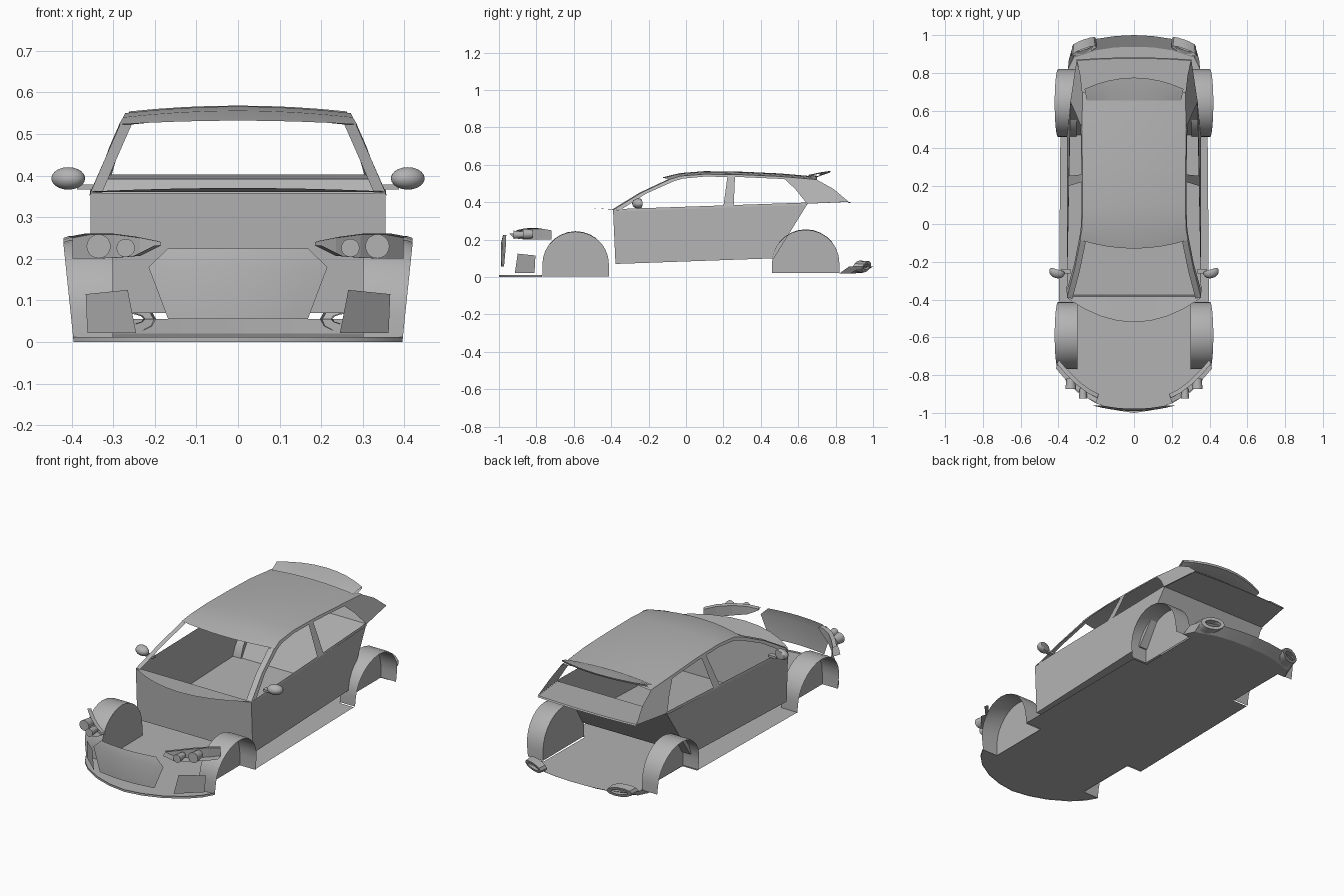
import bpy, bmesh
from math import sin, cos, pi
from mathutils import Matrix

cube = bpy.data.objects.get("Cube")
if cube:
    bpy.data.objects.remove(cube)

GREY = bpy.data.materials.new("body grey")
GREY.use_nodes = True
colour = (0.45, 0.45, 0.45, 1)
GREY.diffuse_color = colour
GREY.node_tree.nodes["Principled BSDF"].inputs["Base Color"].default_value = colour


def finish(name, bm, mirror=False, smooth=True):
    """Turn a bmesh into an object, optionally doubled across x = 0."""
    if mirror:
        copy = bmesh.ops.duplicate(bm, geom=bm.verts[:] + bm.edges[:] + bm.faces[:])["geom"]
        for g in copy:
            if isinstance(g, bmesh.types.BMVert):
                g.co.x *= -1
        bmesh.ops.reverse_faces(bm, faces=[g for g in copy if isinstance(g, bmesh.types.BMFace)])
    me = bpy.data.meshes.new(name)
    bm.to_mesh(me)
    bm.free()
    me.materials.append(GREY)
    ob = bpy.data.objects.new(name, me)
    bpy.context.collection.objects.link(ob)
    if smooth:
        bpy.ops.object.select_all(action="DESELECT")
        ob.select_set(True)
        bpy.context.view_layer.objects.active = ob
        bpy.ops.object.shade_smooth_by_angle(angle=0.6)
    return ob


def add_grid(bm, rows, closed=False):
    """Skin neighbouring rows of points with quads."""
    grid = [[bm.verts.new(p) for p in row] for row in rows]
    n = len(rows[0])
    for a, b in zip(grid, grid[1:]):
        for i in range(n if closed else n - 1):
            j = (i + 1) % n
            bm.faces.new((a[i], a[j], b[j], b[i]))


def add_poly(bm, pts):
    bm.faces.new([bm.verts.new(p) for p in pts])


def side_x(y, z):
    """Half width of the cabin: leans in above the belt, tapers to the tail."""
    return 0.355 - 0.44 * max(0, z - 0.36) - 0.13 * max(0, y - 0.6)


def on_side(pts):
    return [(side_x(y, z), y, z) for y, z in pts]


def floor_z(y):
    return 0.003 + 0.009 * (y + 1)


# Floor pan with wheel notches
front_arc = [(0, -1), (0.1, -0.985), (0.2, -0.95), (0.3, -0.89), (0.36, -0.83), (0.395, -0.77)]
rear_arc = [(0.35, 0.82), (0.32, 0.88), (0.2, 0.92), (0.1, 0.935), (0, 0.938)]
notches = [(0.3, -0.77), (0.3, -0.41), (0.397, -0.41), (0.39, 0.46), (0.3, 0.46), (0.3, 0.82)]
half = front_arc + notches + rear_arc
outline = half + [(-x, y) for x, y in half[-2:0:-1]]
bm = bmesh.new()
add_poly(bm, [(x, y, floor_z(y)) for x, y in outline])
finish("floor_pan", bm, smooth=False)

# Front splitter lip
bm = bmesh.new()
add_grid(bm, [[(x, y, z) for x, y in front_arc] for z in (0, 0.012)])
finish("front_splitter", bm, True)

# Rear diffuser, sloping out from the floor
tail_arc = [(0.345, 0.87), (0.325, 0.94), (0.2, 0.98), (0.1, 0.995), (0, 1)]
bm = bmesh.new()
add_grid(bm, [[(x, y, floor_z(y)) for x, y in rear_arc],
              [(x, y, 0.055) for x, y in tail_arc]])
finish("rear_diffuser", bm, True)

# Exhaust surrounds
bm = bmesh.new()
rings = []
for rx, rz, dy in ((0.068, 0.033, -0.05), (0.062, 0.03, 0), (0.042, 0.015, 0), (0.038, 0.013, -0.04)):
    ring = []
    for i in range(12):
        c, s = cos(i * pi / 6), sin(i * pi / 6)
        x, z = 0.265 + rx * c, 0.055 + rz * s
        ring.append((x, 0.965 + dy - 0.35 * (x - 0.265) + 0.4 * (z - 0.055), z))
    rings.append(ring)
add_grid(bm, rings, closed=True)
finish("exhaust_surrounds", bm, True)

# Wheel arch liners: rounded shell, open outside, flat inner wall
for name, yc, r, base, top, inner in (("front_wheel_arches", -0.59, 0.178, 0.003, 0.245, 0.3),
                                      ("rear_wheel_arches", 0.64, 0.18, 0.022, 0.255, 0.305)):
    arc = [(yc + r * cos(i * pi / 14), top - r + r * sin(i * pi / 14)) for i in range(15)]
    arc = [(yc + r, base)] + arc + [(yc - r, base)]
    bm = bmesh.new()
    add_grid(bm, [[(inner, y, z) for y, z in arc],
                  [(0.385 + 0.02 * z / top, y, z) for y, z in arc],
                  [(0.395 + 0.025 * z / top, y, z - 0.005 * z / top) for y, z in arc]])
    add_poly(bm, [(inner, y, z) for y, z in arc])
    finish(name, bm, True)

# Cabin tub: firewall, floor and sloping rear bulkhead with two side walls
tub = [(-0.39, 0.358), (-0.377, 0.07), (0.47, 0.1), (0.65, 0.392)]
bm = bmesh.new()
right_edge = on_side(tub)
add_grid(bm, [right_edge, [(-x, y, z) for x, y, z in right_edge]])
add_poly(bm, right_edge)
add_poly(bm, [(-x, y, z) for x, y, z in right_edge])
finish("cabin_tub", bm, smooth=False)

# Rear shelf
bm = bmesh.new()
steps = [i / 4 - 1 for i in range(9)]
add_grid(bm, [[(side_x(y, z) * u, y + bow * (1 - u * u), z) for u in steps]
              for y, z, bow in ((0.65, 0.392, 0), (0.865, 0.402, 0.012), (0.87, 0.395, 0.012))])
finish("rear_shelf", bm)

# Cowl below the windscreen
bm = bmesh.new()
add_grid(bm, [[(0.35 * u, -0.385, 0.36) for u in steps],
              [(0.35 * u, -0.395 - 0.125 * (1 - u * u), 0.362 + 0.008 * (1 - u * u)) for u in steps]])
finish("windscreen_cowl", bm)

# Roof skin, crowned across its width
CROWN = 0.016
spine = [(-0.13, 0.532), (-0.03, 0.556), (0.1, 0.566), (0.3, 0.563), (0.5, 0.554), (0.7, 0.537)]
bm = bmesh.new()
rows = []
for k, (y, z) in enumerate(spine):
    bow = 0.045 if k == 0 else 0
    rows.append([(side_x(y, z - CROWN) * u, y + bow * u * u, z - CROWN * u * u + bow * u * u * 0.15)
                 for u in steps])
add_grid(bm, rows)
finish("roof", bm)

# Windscreen pillars running into the roof rails
outer = [(-0.39, 0.358), (-0.24, 0.45), (-0.085, 0.523), (-0.03, 0.54)]
outer += [(y, z - CROWN) for y, z in spine[2:]]
inner = [(-0.345, 0.362), (-0.215, 0.445), (-0.07, 0.51), (-0.02, 0.526)]
inner += [(y, z - CROWN - 0.013) for y, z in spine[2:]]
bm = bmesh.new()
add_grid(bm, [on_side(outer), on_side(inner)])
screen_edge = on_side(outer[:3])
add_grid(bm, [screen_edge, [(x - 0.028, y - 0.01, z) for x, y, z in screen_edge]])
finish("windscreen_pillars_and_rails", bm, True)

# Door pillars, rear quarter panels and belt strips
for name, pts in (("door_pillars", [(0.2, 0.378), (0.255, 0.38), (0.262, 0.54), (0.222, 0.54)]),
                  ("rear_quarter_panels", [(0.52, 0.53), (0.585, 0.47), (0.64, 0.4), (0.65, 0.392),
                                           (0.87, 0.402), (0.79, 0.47), (0.7, 0.52)]),
                  ("belt_strips", [(-0.385, 0.35), (0.65, 0.385), (0.64, 0.398), (-0.345, 0.364)])):
    bm = bmesh.new()
    add_poly(bm, [(x + 0.002, y, z) for x, y, z in on_side(pts)])
    finish(name, bm, True, False)

# Roof spoiler
bm = bmesh.new()
section = [(0.655, 0.546), (0.72, 0.56), (0.775, 0.568), (0.77, 0.558), (0.71, 0.54), (0.655, 0.546)]
add_grid(bm, [[((0.25 + 0.1 * (y - 0.655)) * u, y - 0.06 * u * u * (y - 0.655) / 0.12,
                z - 0.014 * u * u) for u in steps] for y, z in section])
finish("roof_spoiler", bm)

# Door mirrors on short arms
bm = bmesh.new()
bmesh.ops.create_uvsphere(bm, u_segments=16, v_segments=10, radius=1,
                          matrix=Matrix.Translation((0.408, -0.255, 0.393))
                          @ Matrix.Rotation(0.3, 4, "Z") @ Matrix.Diagonal((0.042, 0.032, 0.027, 1)))
for v in bm.verts:
    v.co.y = min(v.co.y, -0.24 + 0.3 * (v.co.x - 0.408))
bmesh.ops.create_cube(bm, size=1, matrix=Matrix.Translation((0.362, -0.25, 0.373))
                      @ Matrix.Diagonal((0.05, 0.025, 0.012, 1)))
finish("door_mirrors", bm, True)

# Grille plate, bowed in plan
bm = bmesh.new()
add_grid(bm, [[(w * u, -0.99 + lean + 0.028 * (w * u / 0.215) ** 2, z) for u in steps]
              for w, z, lean in ((0.168, 0.055, 0), (0.215, 0.18, 0), (0.168, 0.225, 0.012))])
finish("grille_plate", bm)

# Lower side vents
bm = bmesh.new()
add_poly(bm, [(0.245, -0.915, 0.022), (0.362, -0.81, 0.022), (0.366, -0.805, 0.115), (0.265, -0.9, 0.125)])
finish("front_vents", bm, True, False)

# Headlamp housings: tray, back wall and top edge following the nose
bm = bmesh.new()
nose = [(0.2, -0.945, 0.232, 0.24), (0.25, -0.92, 0.207, 0.25),
        (0.31, -0.875, 0.202, 0.258), (0.37, -0.815, 0.2, 0.258), (0.413, -0.765, 0.2, 0.25)]
add_grid(bm, [[(x, y, lo) for x, y, lo, hi in nose],
              [(x - 0.015, y + 0.045, lo) for x, y, lo, hi in nose],
              [(x - 0.015, y + 0.045, hi) for x, y, lo, hi in nose],
              [(x - 0.005, y + 0.025, hi + 0.003) for x, y, lo, hi in nose]])
finish("headlamp_housings", bm, True, False)

# Round headlamp lenses
bm = bmesh.new()
for x, y, z, r in ((0.335, -0.845, 0.23, 0.029), (0.27, -0.895, 0.226, 0.022)):
    bmesh.ops.create_cone(bm, cap_ends=True, segments=20, radius1=r * 0.75, radius2=r, depth=0.055,
                          matrix=Matrix.Translation((x, y, z)) @ Matrix.Rotation(pi / 2, 4, "X"))
finish("headlamp_lenses", bm, True)
